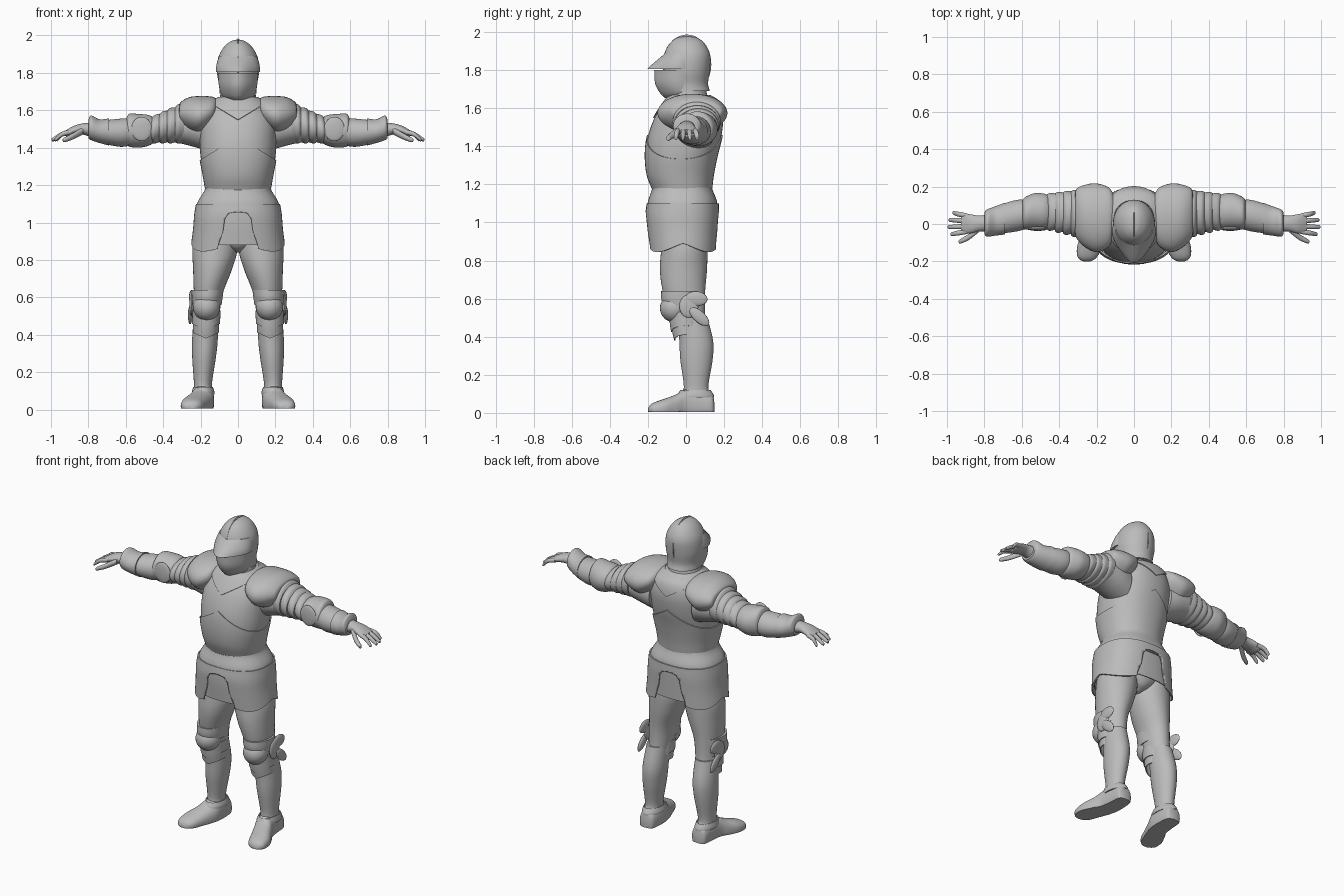
import bpy, bmesh
from math import sin, cos, pi, radians
from mathutils import Vector, Matrix, Euler

cube = bpy.data.objects.get("Cube")
if cube:
    bpy.data.objects.remove(cube)

steel = bpy.data.materials.new("grey_steel")
steel.use_nodes = True
colour = (.5, .5, .5, 1)
steel.diffuse_color = colour
steel.node_tree.nodes["Principled BSDF"].inputs["Base Color"].default_value = colour


def finish(name, bm, pair=False):
    """Turn a bmesh into one object, or into a left and right pair."""
    bmesh.ops.recalc_face_normals(bm, faces=bm.faces)
    made = []
    for side in (("left_", "right_") if pair else ("",)):
        if side == "right_":
            bmesh.ops.scale(bm, vec=(-1, 1, 1), verts=bm.verts)
            bmesh.ops.reverse_faces(bm, faces=bm.faces)
        mesh = bpy.data.meshes.new(side + name)
        bm.to_mesh(mesh)
        mesh.materials.append(steel)
        mesh.shade_smooth()
        mesh.set_sharp_from_angle(angle=radians(40))
        obj = bpy.data.objects.new(side + name, mesh)
        bpy.context.collection.objects.link(obj)
        made.append(obj)
    bm.free()
    return made[0]


def smooth_rings(rings, steps):
    """Catmull-Rom interpolation between cross-sections."""
    out = []
    for i in range(len(rings) - 1):
        b, c = Vector(rings[i]), Vector(rings[i + 1])
        a = Vector(rings[i - 1]) if i else b * 2 - c
        d = Vector(rings[i + 2]) if i + 2 < len(rings) else c * 2 - b
        for k in range(steps):
            t = k / steps
            out.append((b * 2 + (c - a) * t + (a * 2 - b * 5 + c * 4 - d) * t ** 2
                        + (b * 3 - a - c * 3 + d) * t ** 3) / 2)
    return out + [Vector(rings[-1])]


def loft(name, rings, axis="Z", pair=False, power=2, warp=None, thick=0,
         grow=0, cuts=(), steps=5, seg=40):
    """Skin cross-sections: (position, low, high, low, high) along an axis."""
    bm = bmesh.new()
    loops = []
    levels = smooth_rings(rings, steps)
    for k, (p, a0, a1, b0, b1) in enumerate(levels):
        loop = []
        for i in range(seg):
            t = 2 * pi * i / seg
            s, c = sin(t), -cos(t)
            ex = 2 / power
            a = (a0 + a1) / 2 + ((a1 - a0) / 2 + grow) * abs(s) ** ex * (1 if s > 0 else -1)
            b = (b0 + b1) / 2 + ((b1 - b0) / 2 + grow) * abs(c) ** ex * (1 if c > 0 else -1)
            co = {"Z": (a, b, p), "X": (p, a, b), "Y": (a, p, b)}[axis]
            co = Vector(co)
            if warp:
                co = warp(co, t, k / (len(levels) - 1))
            loop.append(bm.verts.new(co))
        loops.append(loop)
    for lower, upper in zip(loops, loops[1:]):
        for i in range(seg):
            j = (i + 1) % seg
            bm.faces.new((lower[i], lower[j], upper[j], upper[i]))
    if not thick:
        bm.faces.new(loops[0])
        bm.faces.new(loops[-1])
    bmesh.ops.recalc_face_normals(bm, faces=bm.faces)
    for point, normal in cuts:
        bmesh.ops.bisect_plane(bm, geom=bm.verts[:] + bm.edges[:] + bm.faces[:],
                               plane_co=point, plane_no=normal, clear_outer=True)
    if thick:
        bmesh.ops.solidify(bm, geom=bm.faces[:], thickness=thick)
    return finish(name, bm, pair)


def body(name, rings, **options):
    """Loft for parts centred on x = 0: (height, half width, front, back)."""
    return loft(name, [(z, -w, w, f, b) for z, w, f, b in rings], seg=64, **options)


def blob(name, centre, radii, turn=(0, 0, 0), pair=False):
    bm = bmesh.new()
    bmesh.ops.create_uvsphere(bm, u_segments=28, v_segments=16, radius=1)
    rot = Euler([radians(v) for v in turn]).to_matrix()
    bmesh.ops.transform(bm, verts=bm.verts, matrix=Matrix.LocRotScale(centre, rot, radii))
    return finish(name, bm, pair)


def finger(name, points):
    first, last = points[0], points[-1]
    tip = (last[0] + last[3] * .6, last[1], last[2], last[3] * .4)
    loft(name, [(x, y - r, y + r, z - r, z + r) for x, y, z, r in points + [tip]],
         axis="X", pair=True, seg=14, steps=4)


# Cuirass with a pointed lower plate and a pointed neck plate
torso = [(1.17, .168, -.17, .13), (1.25, .182, -.2, .14), (1.35, .2, -.21, .16),
         (1.45, .205, -.2, .185), (1.55, .2, -.165, .195), (1.63, .16, -.115, .175),
         (1.67, .1, -.08, .12)]
body("cuirass", torso, power=2.2)
body("lower_breastplate", torso, power=2.2, grow=.007, thick=.006,
     cuts=[((0, 0, 1.46), (s * .62, 0, 1)) for s in (1, -1)])
body("gorget", torso, power=2.2, grow=.008, thick=.006,
     cuts=[((0, 0, 1.55), (s * .6, 0, -1)) for s in (1, -1)])
body("neck_collar", [(1.62, .13, -.1, .14), (1.66, .1, -.095, .115), (1.72, .09, -.09, .1)])


# Waist plates and skirt plates with an arched opening front and back
def skirt_hem(co, t, u):
    co.z += u * (.015 - .045 * abs(sin(2 * t)))
    return co


body("pelvis", [(1.1, .2, -.17, .13), (.94, .17, -.13, .12), (.87, .08, -.1, .1),
                (.84, .02, -.05, .05)])
body("waist_plate", [(1.21, .169, -.175, .13), (1.17, .18, -.18, .14),
                     (1.11, .215, -.2, .163), (1.05, .228, -.205, .166)], power=2.3)
inner = [(1.1, .212, -.195, .16), (1, .223, -.197, .158), (.88, .236, -.188, .155)]
body("inner_skirt", inner, power=2.4, thick=.006)
skirt = body("skirt_plates", [(1.1, .225, -.206, .172), (1.04, .234, -.213, .174),
                              (.96, .24, -.207, .17), (.875, .25, -.198, .167)],
             power=2.4, thick=.008, warp=skirt_hem)
bm = bmesh.new()
half = [(.115, .8), (.105, .88), (.08, .95), (.07, 1.02), (.05, 1.048), (.02, 1.056)]
outline = half + [(-x, z) for x, z in reversed(half)]
base = bm.faces.new([bm.verts.new((x, -.4, z)) for x, z in outline])
push = bmesh.ops.extrude_face_region(bm, geom=[base])["geom"]
bmesh.ops.translate(bm, vec=(0, .8, 0), verts=[v for v in push if isinstance(v, bmesh.types.BMVert)])
cutter = finish("opening_cutter", bm)
cutter.hide_render = True
cut = skirt.modifiers.new("opening", "BOOLEAN")
cut.object = cutter
cut.solver = "EXACT"
bpy.context.view_layer.objects.active = skirt
bpy.ops.object.modifier_apply(modifier="opening")
bpy.data.objects.remove(cutter)


# Helmet: skull, comb, peaked visor and pierced face guard
def beak(amount):
    def warp(co, t, u):
        co.y -= amount * max(0, cos(t)) ** 5
        return co
    return warp


body("helmet_skull", [(1.69, .1, -.1, .125), (1.73, .1, -.105, .116), (1.8, .112, -.115, .125),
                      (1.88, .106, -.115, .127), (1.94, .074, -.085, .098),
                      (1.97, .036, -.045, .057), (1.978, .005, 0, .01)])
blob("helmet_comb", (0, .005, 1.83), (.009, .128, .157))
body("visor", [(1.805, .118, -.15, .07), (1.83, .117, -.142, .07), (1.86, .111, -.125, .07),
               (1.89, .1, -.107, .06)], warp=lambda co, t, u: beak(.055 * (1 - u))(co, t, u))
body("face_guard", [(1.655, .065, -.09, .06), (1.68, .088, -.115, .07),
                    (1.73, .102, -.14, .07), (1.8, .108, -.145, .07)], warp=beak(.022))
for row in range(4):
    for col in range(-3, 4):
        if row + abs(col) < 6:
            x = col * .018
            blob("breath_rivet", (x, -.157 + 6 * x * x + abs(x) * .25 + row * .004, 1.785 - row * .024),
                 (.005, .007, .009))

# Shoulders and arms
loft("pauldron", [(.105, -.05, .15, 1.57, 1.655), (.135, -.12, .195, 1.52, 1.672),
                  (.2, -.15, .217, 1.475, 1.676), (.26, -.125, .21, 1.485, 1.67),
                  (.305, -.08, .19, 1.52, 1.645), (.315, -.05, .16, 1.54, 1.62)], "X", True)
loft("upper_arm", [(.15, -.06, .16, 1.38, 1.6), (.22, -.06, .17, 1.4, 1.61),
                   (.32, -.05, .165, 1.425, 1.6), (.42, -.025, .15, 1.43, 1.56),
                   (.55, -.02, .135, 1.42, 1.56)], "X", True)
for n in range(4):
    x, d = .29 + n * .043, n * .011
    loft("arm_lame", [(x, -.062 + d, .18 - d / 2, 1.43, 1.632 - d * 1.5),
                      (x + .03, -.07 + d, .182 - d / 2, 1.422, 1.632 - d * 1.8),
                      (x + .046, -.062 + d, .175 - d / 2, 1.43, 1.615 - d * 1.8)], "X", True)
loft("elbow_guard", [(.45, -.02, .15, 1.425, 1.56), (.48, -.028, .162, 1.41, 1.575),
                     (.53, -.03, .165, 1.4, 1.58), (.58, -.03, .145, 1.405, 1.582),
                     (.595, -.02, .13, 1.42, 1.56)], "X", True)
blob("elbow_wing", (.515, -.025, 1.5), (.055, .012, .065), pair=True)
loft("forearm_plate", [(.57, -.025, .128, 1.412, 1.558), (.63, -.04, .128, 1.405, 1.555),
                       (.72, -.05, .1, 1.422, 1.545), (.8, -.04, .06, 1.45, 1.53)], "X", True)
loft("gauntlet_cuff", [(.69, -.056, .114, 1.412, 1.556), (.74, -.062, .095, 1.425, 1.552),
                       (.785, -.068, .078, 1.44, 1.572), (.8, -.055, .062, 1.45, 1.55)], "X", True)

# Hands
loft("palm", [(.78, -.04, .05, 1.455, 1.535), (.83, -.04, .045, 1.47, 1.53),
              (.875, -.05, .052, 1.468, 1.518), (.915, -.05, .055, 1.46, 1.496),
              (.925, -.04, .045, 1.468, 1.488)], "X", True)
for i, (part, reach) in enumerate([("index", .975), ("middle", .99), ("ring", .985), ("little", .965)]):
    y = -.04 + i * .028
    finger(part + "_finger", [(.89, y, 1.485, .013), (.94, y * 1.2, 1.472, .0135),
                              (reach, y * 1.35, 1.444, .01)])
finger("thumb", [(.83, -.025, 1.49, .02), (.885, -.07, 1.46, .017), (.93, -.093, 1.441, .012)])

# Legs
loft("thigh_plate", [(.98, .03, .22, -.12, .11), (.86, .004, .243, -.13, .113),
                     (.75, .032, .24, -.137, .11), (.63, .078, .236, -.12, .1),
                     (.52, .098, .23, -.08, .1), (.45, .11, .23, -.04, .11)], pair=True)
loft("shin_plate", [(.51, .108, .235, -.045, .11), (.38, .108, .245, -.035, .142),
                    (.28, .118, .245, -.03, .14), (.15, .138, .236, -.012, .118),
                    (.105, .138, .236, -.018, .125), (.08, .128, .242, -.035, .145)], pair=True)
loft("knee_band", [(.64, .077, .248, -.13, .09), (.6, .082, .247, -.13, .09),
                   (.56, .088, .243, -.12, .085)], pair=True)
blob("knee_cap", (.168, -.06, .55), (.073, .077, .075), pair=True)
for n in range(2):
    z, g = .425 - n * .045, .006 * (1 - n)
    loft("knee_lame", [(.53, .1, .238, -.085, .08), (.44, .102, .24, -.075, .085),
                       (.35, .105, .244, -.055, .09)], pair=True, grow=g, thick=.006,
         cuts=[((.172, 0, z), (s * .45, 0, -1)) for s in (1, -1)] + [((0, .06, 0), (0, 1, 0))])
blob("knee_wing_upper", (.25, .055, .6), (.012, .058, .038), (-5, 0, 0), True)
blob("knee_wing_middle", (.248, .015, .56), (.012, .05, .06), pair=True)
blob("knee_wing_lower", (.256, .07, .505), (.012, .065, .03), (-42, 0, 0), True)


# Armoured shoes with flat soles and outward toes
def flat_sole(co, t, u):
    co.z = max(co.z, .005)
    return co


loft("shoe", [(.15, .165, .205, .0, .05), (.135, .138, .232, -.03, .1), (.07, .128, .24, -.04, .125),
              (0, .13, .25, -.04, .128), (-.05, .145, .275, -.04, .098),
              (-.11, .168, .302, -.03, .075), (-.165, .19, .305, -.02, .056),
              (-.19, .212, .29, -.005, .04), (-.2, .235, .27, .0, .022)],
     "Y", True, power=2.3, warp=flat_sole)
loft("ankle_rim", [(.12, .134, .24, -.03, .13), (.095, .126, .246, -.045, .146),
                   (.08, .126, .246, -.045, .148)], pair=True, thick=.006)
